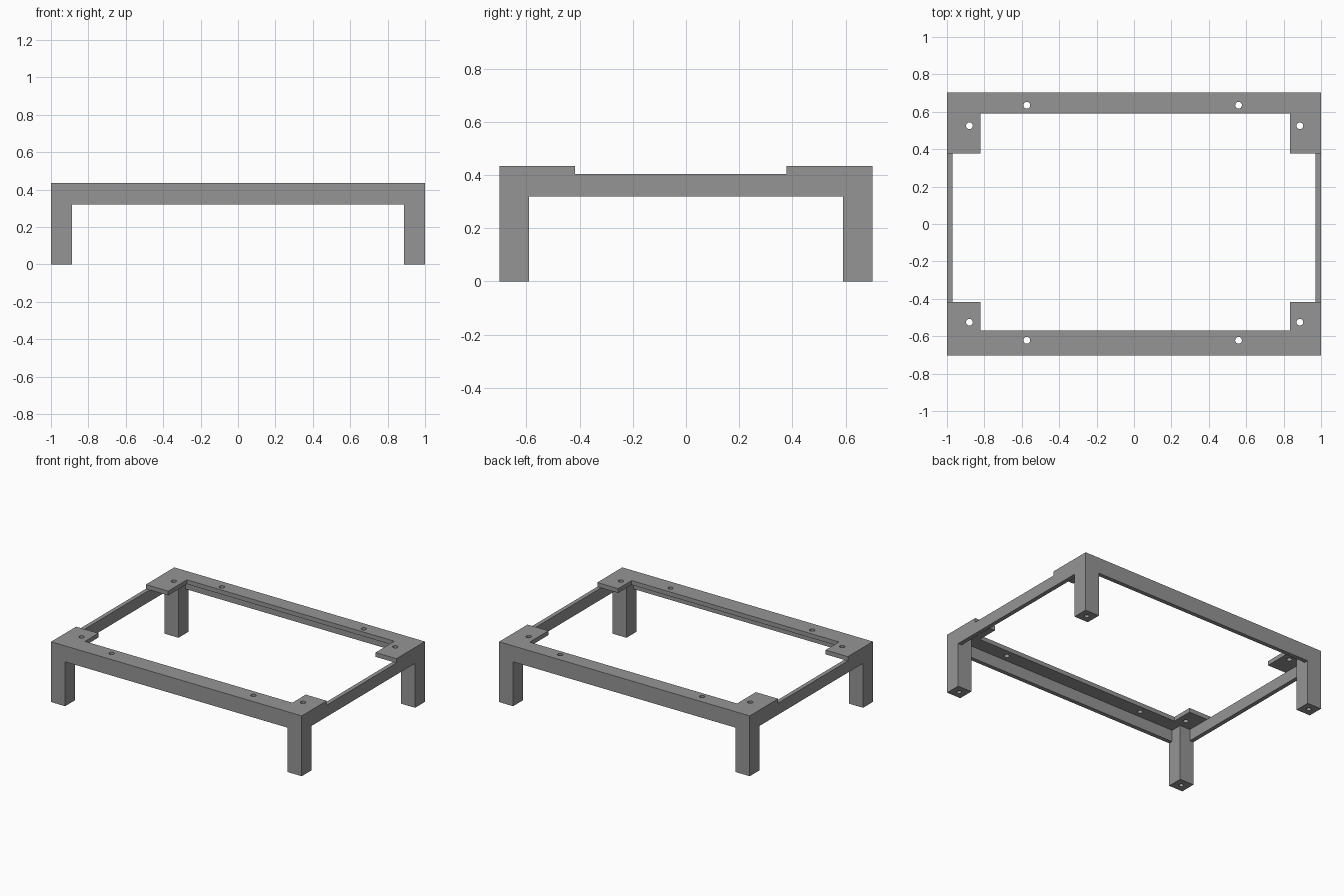
import bpy, bmesh

if "Cube" in bpy.data.objects:
    bpy.data.objects.remove(bpy.data.objects["Cube"])

X, Y = 1.0, 0.702              # outer half sizes
RAIL, DECK, TOP = 0.32, 0.404, 0.435   # rail underside, plate underside, plate top
LEG, WALL = 0.112, 0.03

grey = bpy.data.materials.new("grey")
grey.diffuse_color = (0.3, 0.3, 0.3, 1)
grey.use_nodes = True
grey.node_tree.nodes["Principled BSDF"].inputs["Base Color"].default_value = grey.diffuse_color


def prism(name, outline, z0, z1):
    """Extrude a flat outline from z0 to z1."""
    bm = bmesh.new()
    face = bm.faces.new([bm.verts.new((x, y, z0)) for x, y in outline])
    new = bmesh.ops.extrude_face_region(bm, geom=[face])["geom"]
    bmesh.ops.translate(bm, vec=(0, 0, z1 - z0),
                        verts=[v for v in new if isinstance(v, bmesh.types.BMVert)])
    bmesh.ops.recalc_face_normals(bm, faces=bm.faces)
    me = bpy.data.meshes.new(name)
    bm.to_mesh(me)
    bm.free()
    me.materials.append(grey)
    ob = bpy.data.objects.new(name, me)
    bpy.context.collection.objects.link(ob)
    return ob


def box(name, x0, x1, y0, y1, z0, z1):
    return prism(name, [(x0, y0), (x1, y0), (x1, y1), (x0, y1)], z0, z1)


def drill(ob, centres, z0, z1, radius=0.018):
    """Cut round screw holes between z0 and z1."""
    bm = bmesh.new()
    for x, y in centres:
        made = bmesh.ops.create_cone(bm, cap_ends=True, segments=24, radius1=radius,
                                     radius2=radius, depth=z1 - z0)
        bmesh.ops.translate(bm, vec=(x, y, (z0 + z1) / 2), verts=made["verts"])
    me = bpy.data.meshes.new(ob.name + "_drill")
    bm.to_mesh(me)
    bm.free()
    me.materials.append(grey)
    cutter = bpy.data.objects.new(me.name, me)
    bpy.context.collection.objects.link(cutter)
    cutter.hide_render = True
    cutter.hide_viewport = True
    mod = ob.modifiers.new("holes", "BOOLEAN")
    mod.operation, mod.solver, mod.object = "DIFFERENCE", "EXACT", cutter


# Top plates: a strip along the front and back with a lug at each corner
for name, s, inner, lug, hole_y in (("front", -1, 0.57, 0.417, 0.622),
                                    ("back", 1, 0.592, 0.378, 0.635)):
    plate = prism(name + "_top_plate",
                  [(-X, s * Y), (X, s * Y), (X, s * lug), (0.833, s * lug),
                   (0.833, s * inner), (-0.822, s * inner),
                   (-0.822, s * lug), (-X, s * lug)], DECK, TOP)
    drill(plate, [(-0.573, s * hole_y), (0.559, s * hole_y),
                  (-0.88, s * 0.525), (0.887, s * 0.525)], DECK - 0.05, TOP + 0.05)
    # Thin upright rail under the strip, between the legs
    ya, yb = sorted((s * Y, s * (Y - WALL)))
    box(name + "_rail", LEG - X, X - LEG, ya, yb, RAIL, DECK)

# Side rails and legs
for side, sx in (("left", -1), ("right", 1)):
    xa, xb = sorted((sx * X, sx * (X - WALL)))
    box(side + "_rail", xa, xb, LEG - Y, Y - LEG, RAIL, DECK)
    for end, sy in (("front", -1), ("back", 1)):
        xa, xb = sorted((sx * X, sx * (X - LEG)))
        ya, yb = sorted((sy * Y, sy * (Y - LEG)))
        leg = box(f"{end}_{side}_leg", xa, xb, ya, yb, 0, DECK)
        # Blind hole for the foot screw
        drill(leg, [((xa + xb) / 2, (ya + yb) / 2)], -0.05, 0.1, 0.016)
